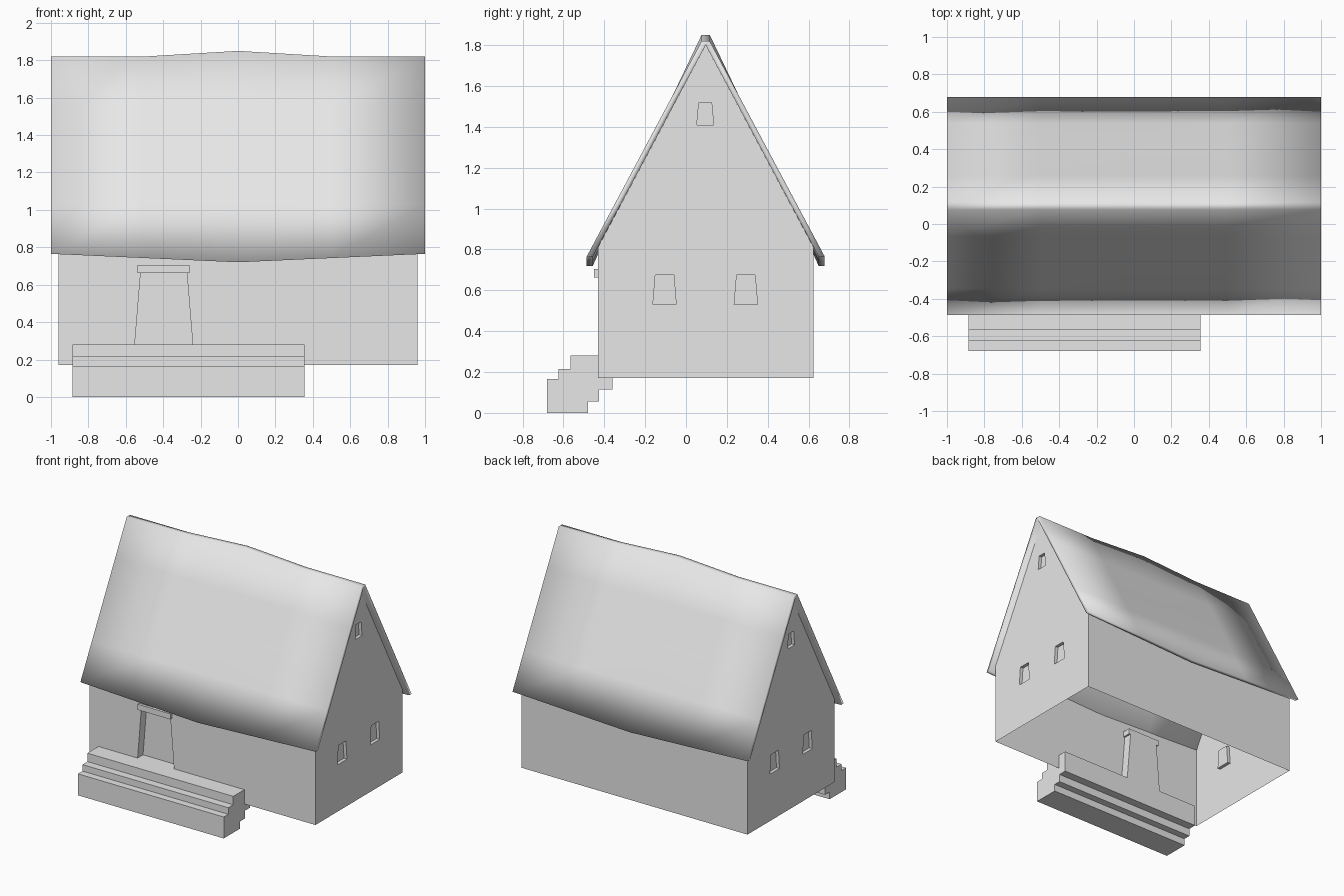
import bpy, bmesh

cube = bpy.data.objects.get("Cube")
if cube:
    bpy.data.objects.remove(cube, do_unlink=True)

MID = 0.0965  # y of the ridge line

grey = bpy.data.materials.new("plain_grey")
grey.use_nodes = True
COLOUR = (0.8, 0.8, 0.8, 1)
grey.diffuse_color = COLOUR
grey.node_tree.nodes["Principled BSDF"].inputs["Base Color"].default_value = COLOUR


def finish(name, bm):
    bmesh.ops.recalc_face_normals(bm, faces=bm.faces)
    mesh = bpy.data.meshes.new(name)
    bm.to_mesh(mesh)
    bm.free()
    mesh.materials.append(grey)
    obj = bpy.data.objects.new(name, mesh)
    bpy.context.collection.objects.link(obj)
    return obj


def prism(name, profile, axis, lo, hi):
    """Extrude a (horizontal, z) outline along x or y."""
    bm = bmesh.new()
    ends = []
    for d in (lo, hi):
        ends.append([bm.verts.new((d, h, z) if axis == "x" else (h, d, z))
                     for h, z in profile])
        bm.faces.new(ends[-1])
    n = len(profile)
    for i in range(n):
        j = (i + 1) % n
        bm.faces.new((ends[0][i], ends[0][j], ends[1][j], ends[1][i]))
    return finish(name, bm)


def trapezoid(centre, bottom, top, z0, z1):
    return [(centre - bottom, z0), (centre + bottom, z0),
            (centre + top, z1), (centre - top, z1)]


# Walls with both gables
walls = prism("walls", [(MID - 0.5275, 0.17), (MID + 0.5275, 0.17),
                        (MID + 0.5275, 0.81), (MID, 1.80), (MID - 0.5275, 0.81)],
              "x", -0.96, 0.96)

# Recesses for the door and the gable windows
cutters = [prism("door_cutter", trapezoid(-0.397, 0.155, 0.122, 0.28, 0.68),
                 "y", -0.6, -0.365)]
windows = [trapezoid(-0.105, 0.057, 0.045, 0.53, 0.675),
           trapezoid(0.293, 0.057, 0.045, 0.53, 0.675),
           trapezoid(0.094, 0.041, 0.031, 1.41, 1.52)]
for side in (-1, 1):
    for shape in windows:
        cutters.append(prism("window_cutter", shape, "x", side * 0.935, side * 1.1))
for cutter in cutters:
    cutter.hide_render = True
    mod = walls.modifiers.new("recess", "BOOLEAN")
    mod.operation = "DIFFERENCE"
    mod.solver = "EXACT"
    mod.object = cutter
bpy.context.view_layer.update()
cut = bpy.data.meshes.new_from_object(
    walls.evaluated_get(bpy.context.evaluated_depsgraph_get()))
walls.modifiers.clear()
walls.data = cut
for cutter in cutters:
    bpy.data.objects.remove(cutter, do_unlink=True)

# Leave the wall shell open below and under the roof
bm = bmesh.new()
bm.from_mesh(cut)
big = [f for f in bm.faces if abs(f.normal.z) > 0.2 and f.calc_area() > 0.5]
bmesh.ops.delete(bm, geom=big, context="FACES")
bm.to_mesh(cut)
bm.free()

# Door lintel
prism("door_lintel", trapezoid(-0.399, 0.139, 0.139, 0.662, 0.705), "y", -0.45, -0.365)

# Steps: three overlapping blocks as one stepped profile
prism("front_steps",
      [(-0.68, 0), (-0.48, 0), (-0.48, 0.055), (-0.425, 0.055), (-0.425, 0.115),
       (-0.36, 0.115), (-0.36, 0.28), (-0.565, 0.28), (-0.565, 0.215),
       (-0.625, 0.215), (-0.625, 0.165), (-0.68, 0.165)],
      "x", -0.885, 0.355)


# Roof: a thick folded sheet, bowed up at the ridge and down at the eaves
def slope(side, eave, ridge, z_top, lift, sag):
    rows = []
    for i in range(5):
        t = i / 4
        z = 0.765 + (z_top - 0.765) * t + (lift if i == 4 else -sag if i == 0 else 0)
        rows.append((MID + side * (eave + (ridge - eave) * t), z))
    return rows


STATIONS = [(-1, 0, 0), (-0.5, 0, 0.0225), (0, 0.03, 0.045),
            (0.5, 0, 0.0225), (1, 0, 0)]
bm = bmesh.new()
loops = []
for x, lift, sag in STATIONS:
    outer = [slope(s, 0.5825, 0.02, 1.82, lift, sag) for s in (-1, 1)]
    inner = [slope(s, 0.5525, 0.0, 1.80, lift, sag) for s in (-1, 1)]
    outline = outer[0] + outer[1][::-1] + inner[1] + inner[0][-2::-1]
    loops.append([bm.verts.new((x, y, z)) for y, z in outline])
count = len(loops[0])
for a, b in zip(loops, loops[1:]):
    for i in range(count):
        j = (i + 1) % count
        bm.faces.new((a[i], a[j], b[j], b[i]))
for end in (loops[0], loops[-1]):
    for i in range(9):
        # the inner fold is a single point, so the ridge piece is a triangle
        near = end[count - 1 - i] if i < 5 else end[count - i]
        far = end[count - 2 - i] if i < 4 else end[count - 1 - i]
        corners = [end[i], end[i + 1], far, near]
        if i == 4:
            corners = [end[4], end[5], end[count - 5]]
        bm.faces.new(corners)
roof = finish("roof", bm)
for face in roof.data.polygons:
    face.use_smooth = True
